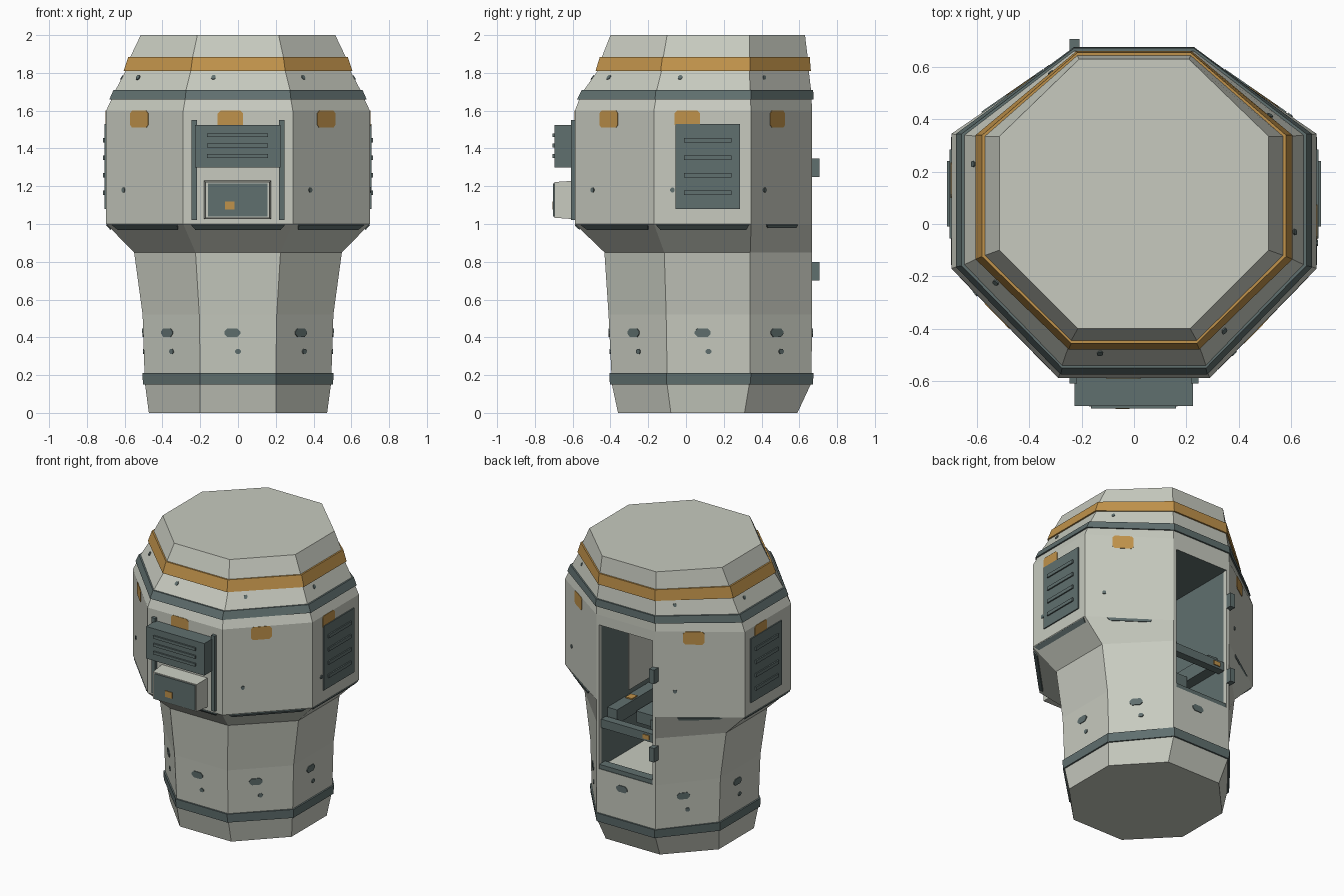
import bpy, math
from mathutils import Vector

if "Cube" in bpy.data.objects:
    bpy.data.objects.remove(bpy.data.objects["Cube"])


def material(name, rgb):
    m = bpy.data.materials.new(name)
    m.diffuse_color = (*rgb, 1)
    m.use_nodes = True
    m.node_tree.nodes["Principled BSDF"].inputs["Base Color"].default_value = m.diffuse_color
    return m


CREAM = material("pale grey hull", (0.57, 0.59, 0.52))
TEAL = material("slate teal trim", (0.117, 0.16, 0.158))
OCHRE = material("ochre marking", (0.53, 0.29, 0.07))


def mesh(name, verts, faces, mat):
    me = bpy.data.meshes.new(name)
    me.from_pydata([tuple(v) for v in verts], [], faces)
    me.materials.append(mat)
    ob = bpy.data.objects.new(name, me)
    bpy.context.collection.objects.link(ob)
    return ob


def box(name, x, y, z, mat, inset=0.0):
    """Box from ranges; inset shrinks the front (-y) end in x and z."""
    v = []
    for yy, k in ((y[0], inset), (y[1], 0)):
        v += [(x[0] + k, yy, z[0] + k), (x[1] - k, yy, z[0] + k),
              (x[1] - k, yy, z[1] - k), (x[0] + k, yy, z[1] - k)]
    f = [(0, 1, 2, 3), (7, 6, 5, 4), (0, 4, 5, 1), (1, 5, 6, 2), (2, 6, 7, 3), (3, 7, 4, 0)]
    return mesh(name, v, f, mat)


# Hull profile: z, half width, front half width, front y, side y front, side y back, back half width, back y
PROFILE = [
    (0.00, .472, .20, -.36, -.08, .31, .21, .59),
    (0.15, .492, .20, -.392, -.10, .335, .225, .66),
    (0.21, .495, .20, -.395, -.10, .34, .23, .665),
    (0.52, .505, .205, -.41, -.105, .34, .23, .667),
    (0.85, .55, .225, -.432, -.115, .34, .23, .667),
    (1.00, .698, .29, -.588, -.17, .345, .23, .667),
    (1.53, .698, .29, -.588, -.17, .345, .23, .667),
    (1.60, .698, .29, -.588, -.17, .345, .23, .667),
    (1.66, .67, .28, -.565, -.16, .34, .23, .665),
    (1.71, .648, .275, -.54, -.155, .34, .228, .662),
    (1.81, .595, .25, -.468, -.13, .335, .22, .65),
    (1.885, .57, .24, -.445, -.12, .335, .217, .644),
    (2.00, .515, .215, -.40, -.10, .335, .21, .63),
]


def ring(z, grow=0.0):
    """Eight hull corners at height z, anticlockwise from front left."""
    for a, b in zip(PROFILE, PROFILE[1:]):
        if z <= b[0]:
            break
    t = (z - a[0]) / (b[0] - a[0])
    w, f, yf, y1, y2, bk, yb = [p + (q - p) * t for p, q in zip(a[1:], b[1:])]
    half = [(f, yf - grow), (w + grow, y1 - grow * .4), (w + grow, y2 + grow * .4), (bk, yb + grow)]
    left = [(-x, y) for x, y in reversed(half)]
    pts = half + left
    return [Vector((x, y, z)) for x, y in pts[-1:] + pts[:-1]]


def on_face(i, u, z):
    r = ring(z)
    return r[i].lerp(r[(i + 1) % 8], u)


def plate(name, i, outline, mat, lift=0.005):
    """Thin painted plate on hull face i; outline is (u in metres from the face middle, z)."""
    zm = sum(z for _, z in outline) / len(outline)
    r = ring(zm)
    width = (r[(i + 1) % 8] - r[i]).length
    pts = [on_face(i, .5 + u / width, z) for u, z in outline]
    n = (r[(i + 1) % 8] - r[i]).cross(on_face(i, .5, zm + .001) - on_face(i, .5, zm - .001)).normalized()
    k = len(pts)
    faces = [tuple(range(k))] + [(j, j + k, (j + 1) % k + k, (j + 1) % k) for j in range(k)]
    mesh(name, [p + n * lift for p in pts] + [p - n * .003 for p in pts], faces, mat)


def rounded(cx, cz, w, h, corner):
    x, z, c = w / 2, h / 2, corner
    return [(cx + a, cz + b) for a, b in ((-x + c, -z), (x - c, -z), (x, -z + c), (x, z - c),
                                          (x - c, z), (-x + c, z), (-x, z - c), (-x, -z + c))]


# Octagonal hull, with the rear face left open for the doorway
verts, faces = [], [tuple(reversed(range(8)))]
for row in PROFILE:
    verts += ring(row[0])
for k in range(len(PROFILE) - 1):
    for i in range(8):
        if i == 4 and .5 < PROFILE[k][0] < 1.5:
            continue
        j = (i + 1) % 8
        faces.append((k * 8 + i, k * 8 + j, k * 8 + 8 + j, k * 8 + 8 + i))
n = len(verts)
faces.append(tuple(range(n - 8, n)))
mesh("hull", verts, faces, CREAM)

# Trim bands round the hull
for name, z0, z1, mat in (("lower_band", .15, .21, TEAL), ("shoulder_band", 1.66, 1.71, TEAL),
                          ("upper_band", 1.81, 1.885, OCHRE)):
    v = ring(z0) + ring(z0, .011) + ring(z1, .011) + ring(z1)
    f = [(k * 8 + i, k * 8 + (i + 1) % 8, k * 8 + 8 + (i + 1) % 8, k * 8 + 8 + i)
         for k in range(3) for i in range(8)]
    mesh(name, v, f, mat)

# Painted markings, bolts and overhang strips on every face but the doorway
for i in (0, 1, 2, 3, 5, 6, 7):
    shift = -.08 if i in (2, 6) else -.04
    plate(f"ochre_patch_{i}", i, rounded(shift, 1.555, .135, .09, .014), OCHRE, .003)
    plate(f"lower_port_{i}", i, rounded(-.03, .425, .085, .045, .016), TEAL)
    plate(f"lower_bolt_{i}", i, rounded(0, .325, .03, .026, .008), TEAL)
    plate(f"dome_bolt_{i}", i, rounded(-.13, 1.775, .022, .022, .006), TEAL)
    if i != 0:
        plate(f"body_bolt_{i}", i, rounded(-.16, 1.18, .024, .024, .007), TEAL)
    half = .23 if i < 3 or i > 5 else .13
    z0 = .973 if i < 3 or i > 5 else .98
    plate(f"overhang_strip_{i}", i, [(-half, z0), (half, z0), (half + .012, .997), (-half - .012, .997)], TEAL, .006)
plate("rear_port", 4, rounded(-.03, .425, .085, .045, .016), TEAL)

# Louvred side vents, front rails
for s, side in ((1, "right"), (-1, "left")):
    def sx(a, b):
        return tuple(sorted((s * a, s * b)))
    box(f"{side}_vent", sx(.69, .706), (-.055, .285), (1.08, 1.53), TEAL)
    for k in range(4):
        z = 1.165 + k * .093
        box(f"{side}_vent_slat_{k}", sx(.70, .715), (-.01, .24), (z - .012, z + .012), TEAL)
    box(f"{side}_front_rail", sx(.218, .246), (-.61, -.57), (1.02, 1.55), TEAL)
    # Doorway jambs
    box(f"{side}_jamb", sx(.208, .23), (.64, .667), (.52, 1.53), CREAM)

# Front upper vent unit and lower control box
box("front_vent_unit", (-.227, .225), (-.695, -.58), (1.30, 1.525), TEAL)
for k in range(3):
    z = 1.36 + k * .055
    box(f"front_vent_slat_{k}", (-.165, .16), (-.706, -.69), (z - .01, z + .01), TEAL)
box("control_box", (-.18, .175), (-.697, -.58), (1.025, 1.23), CREAM, .008)
box("control_panel", (-.16, .157), (-.703, -.696), (1.04, 1.215), TEAL)
box("control_light", (-.07, -.018), (-.708, -.702), (1.077, 1.12), OCHRE)

# Open cabin behind the doorway: walls, ceiling, floor
x, y0, y1, z0, z1 = .21, -.1, .667, .52, 1.53
cab = mesh("cabin_lining", [(-x, y0, z0), (x, y0, z0), (x, y0, z1), (-x, y0, z1),
                            (-x, y1, z0), (x, y1, z0), (x, y1, z1), (-x, y1, z1)],
           [(3, 2, 1, 0), (0, 1, 5, 4), (1, 2, 6, 5), (2, 3, 7, 6), (3, 0, 4, 7)], TEAL)
for f in cab.data.polygons:
    f.use_smooth = False
for p in cab.data.polygons:
    p.flip()
box("cabin_floor", (-.205, .205), (y0 + .01, .60), (.522, .53), CREAM)
box("cabin_wall_panel", (.203, .209), (-.09, .34), (.95, 1.50), CREAM)
box("door_sill", (-.208, .208), (.60, .664), (.521, .55), TEAL)

# Cabin fittings: cross rail, seat, side consoles
box("cabin_rail", (-.208, .208), (.59, .645), (.80, .86), TEAL)
box("seat_base", (-.12, .12), (.05, .38), (.76, .84), TEAL)
box("seat_back", (-.12, .12), (.0, .06), (.80, 1.12), TEAL)
for s in (-1, 1):
    box("side_console", tuple(sorted((s * .13, s * .205))), (.05, .58), (.82, .92), TEAL)
box("console_light", (.14, .19), (.34, .40), (.92, .928), OCHRE)
box("sill_light", (-.17, -.12), (.645, .652), (.815, .845), OCHRE)

# Door hinges
for k, z in enumerate((.70, 1.25)):
    box(f"hinge_{k}", (-.246, -.208), (.655, .707), (z, z + .098), TEAL)
